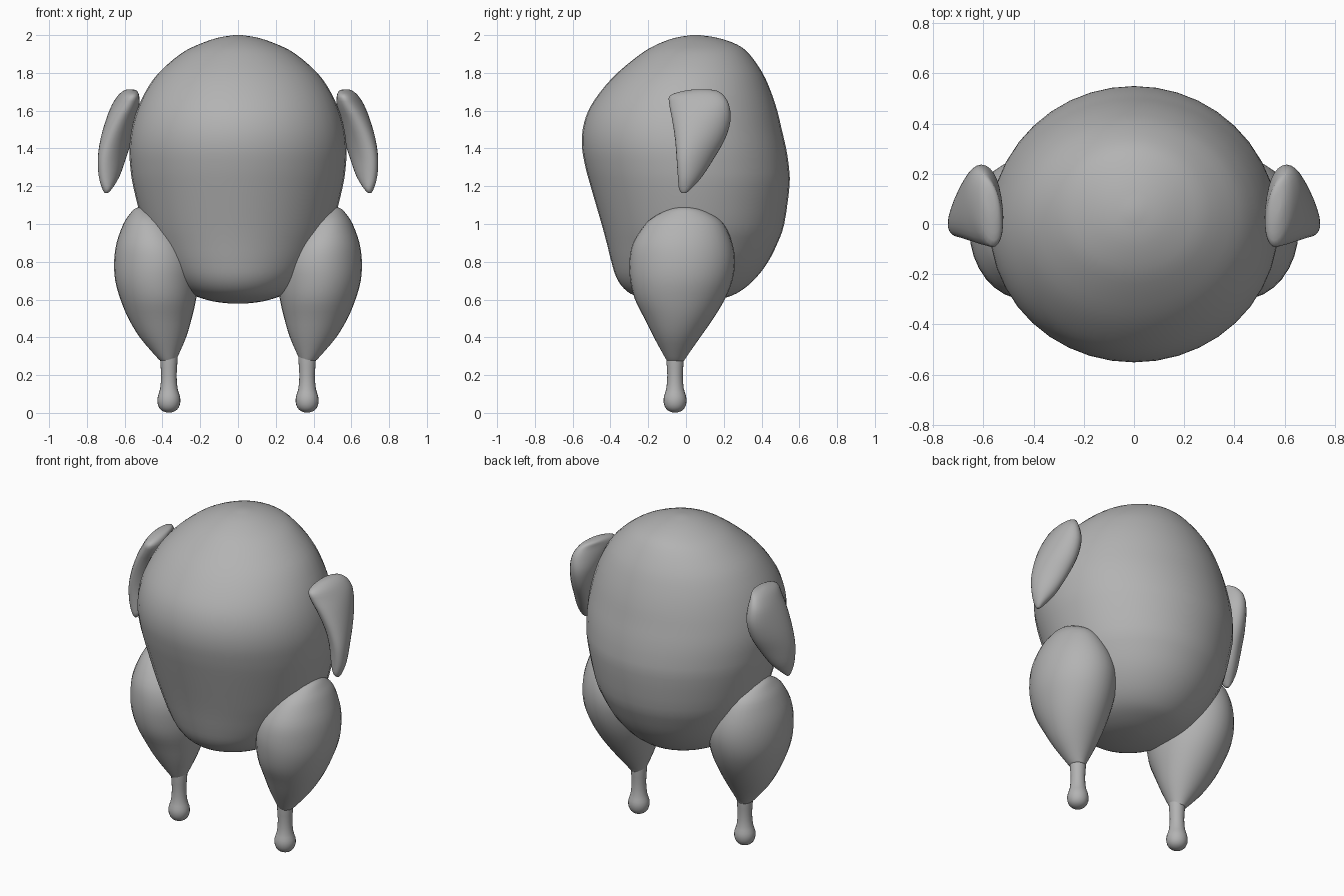
import bpy, bmesh, math

# Dark grey skin
grey = bpy.data.materials.new("roast_grey")
grey.diffuse_color = (0.45, 0.45, 0.45, 1)


def smooth_rows(rows, steps=3):
    """Catmull-Rom interpolation between the given cross-section rows."""
    out = []
    for i in range(len(rows) - 1):
        a, b, c, d = (rows[max(i - 1, 0)], rows[i], rows[i + 1],
                      rows[min(i + 2, len(rows) - 1)])
        for k in range(steps):
            t = k / steps
            out.append([0.5 * (2 * q + (r - p) * t + (2 * p - 5 * q + 4 * r - s) * t * t
                               + (3 * q - p - 3 * r + s) * t ** 3)
                        for p, q, r, s in zip(a, b, c, d)])
    out.append(list(rows[-1]))
    return out


def loft(name, rows, segs=32, side=1, steps=3):
    """Skin over rows of (z, x min, x max, y min, y max, shear)."""
    bm = bmesh.new()
    rings = []
    for z, x0, x1, y0, y1, shear in smooth_rows(rows, steps):
        cx, cy, rx, ry = (x0 + x1) / 2, (y0 + y1) / 2, (x1 - x0) / 2, (y1 - y0) / 2
        rx = math.sqrt(max(rx * rx - shear * shear, 1e-6))
        ring = []
        for i in range(segs):
            a = 2 * math.pi * i / segs
            x = cx + rx * math.cos(a) + shear * math.sin(a)
            ring.append(bm.verts.new((side * x, cy + ry * math.sin(a), z)))
        rings.append(ring)
    for lo, hi in zip(rings, rings[1:]):
        for i in range(segs):
            j = (i + 1) % segs
            bm.faces.new((lo[i], lo[j], hi[j], hi[i]))
    bm.faces.new(rings[0])
    bm.faces.new(rings[-1])
    bmesh.ops.recalc_face_normals(bm, faces=bm.faces)
    me = bpy.data.meshes.new(name)
    bm.to_mesh(me)
    bm.free()
    for p in me.polygons:
        p.use_smooth = True
    me.materials.append(grey)
    ob = bpy.data.objects.new(name, me)
    bpy.context.collection.objects.link(ob)
    return ob


# Body: (z, half width, y front, y back)
body = [(0.578, 0.03, -0.04, 0.04), (0.59, 0.13, -0.15, 0.13), (0.62, 0.23, -0.27, 0.24),
        (0.66, 0.30, -0.33, 0.31), (0.72, 0.36, -0.37, 0.375), (0.8, 0.415, -0.395, 0.435),
        (0.9, 0.465, -0.42, 0.485), (1.0, 0.505, -0.447, 0.52), (1.2, 0.555, -0.505, 0.548),
        (1.3, 0.57, -0.532, 0.545), (1.4, 0.575, -0.55, 0.53), (1.5, 0.563, -0.547, 0.507),
        (1.6, 0.535, -0.517, 0.483), (1.7, 0.49, -0.453, 0.45), (1.8, 0.42, -0.363, 0.405),
        (1.9, 0.305, -0.24, 0.335), (1.95, 0.21, -0.155, 0.27), (1.985, 0.11, -0.06, 0.17),
        (2.0, 0.02, 0.03, 0.07)]
loft("body", [(z, -w, w, f, b, 0) for z, w, f, b in body], segs=40)

# Thigh meat
thigh = [(0.275, 0.33, 0.41, -0.10, -0.01, 0), (0.3, 0.318, 0.435, -0.115, 0.005, 0),
         (0.4, 0.275, 0.52, -0.17, 0.075, 0), (0.5, 0.245, 0.58, -0.22, 0.145, 0),
         (0.6, 0.222, 0.622, -0.27, 0.205, 0), (0.7, 0.21, 0.65, -0.295, 0.245, 0),
         (0.8, 0.21, 0.656, -0.30, 0.26, 0), (0.9, 0.25, 0.643, -0.28, 0.245, 0),
         (1.0, 0.33, 0.607, -0.215, 0.20, 0), (1.05, 0.39, 0.575, -0.15, 0.14, 0),
         (1.08, 0.45, 0.548, -0.08, 0.07, 0), (1.09, 0.49, 0.52, -0.03, 0.01, 0)]

# Leg bone with rounded knob: (z, radius)
bone = [(0.002, 0.01), (0.01, 0.034), (0.03, 0.053), (0.06, 0.061), (0.09, 0.058),
        (0.13, 0.046), (0.2, 0.041), (0.28, 0.046), (0.36, 0.046)]
bone = [(z, 0.366 - r, 0.366 + r, -0.058 - r, -0.058 + r, 0) for z, r in bone]

# Folded wing, wrapping round the body
wing = [(1.163, 0.69, 0.705, -0.02, 0.0, 0), (1.185, 0.668, 0.718, -0.037, 0.025, 0),
        (1.25, 0.628, 0.737, -0.043, 0.085, -0.02), (1.35, 0.592, 0.742, -0.05, 0.15, -0.035),
        (1.45, 0.56, 0.728, -0.058, 0.207, -0.03), (1.55, 0.535, 0.70, -0.073, 0.236, -0.01),
        (1.63, 0.522, 0.668, -0.088, 0.228, 0.015), (1.68, 0.523, 0.636, -0.085, 0.20, 0.02),
        (1.705, 0.535, 0.607, -0.01, 0.165, 0.01), (1.713, 0.555, 0.585, 0.05, 0.12, 0)]

for label, side in (("right", 1), ("left", -1)):
    loft(label + "_thigh", thigh, side=side)
    loft(label + "_leg_bone", bone, segs=20, side=side, steps=2)
    loft(label + "_wing", wing, segs=28, side=side)
